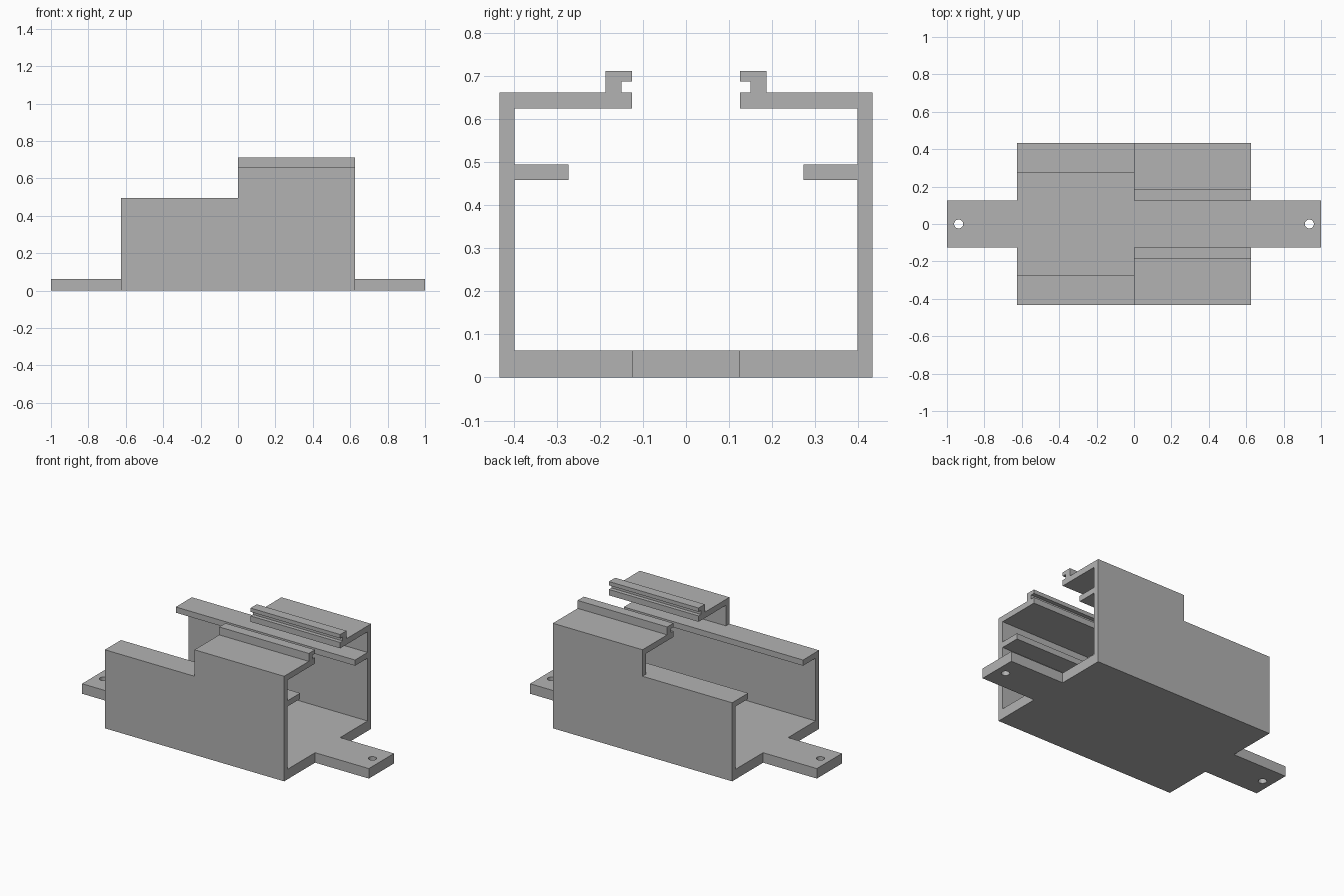
import bpy
import bmesh

cube = bpy.data.objects.get("Cube")
if cube:
    bpy.data.objects.remove(cube, do_unlink=True)

HALF_LENGTH = 0.625   # body, along x
FLOOR = 0.063         # floor and tab thickness
LEDGE_TOP = 0.495     # wall height of the cut-down half

grey = bpy.data.materials.new("plain grey")
grey.use_nodes = True
grey.diffuse_color = (0.448, 0.448, 0.448, 1)
grey.node_tree.nodes["Principled BSDF"].inputs["Base Color"].default_value = grey.diffuse_color


def add_object(name, bm):
    bmesh.ops.recalc_face_normals(bm, faces=bm.faces)
    mesh = bpy.data.meshes.new(name)
    bm.to_mesh(mesh)
    bm.free()
    mesh.materials.append(grey)
    obj = bpy.data.objects.new(name, mesh)
    bpy.context.collection.objects.link(obj)
    return obj


def extrude_x(name, profile, x0, x1):
    """Solid with a (y, z) profile running from x0 to x1."""
    bm = bmesh.new()
    face = bm.faces.new([bm.verts.new((x0, y, z)) for y, z in profile])
    grown = bmesh.ops.extrude_face_region(bm, geom=[face])["geom"]
    moved = [v for v in grown if isinstance(v, bmesh.types.BMVert)]
    bmesh.ops.translate(bm, verts=moved, vec=(x1 - x0, 0, 0))
    return add_object(name, bm)


def rectangle(half_width, z0, z1):
    return [(-half_width, z0), (half_width, z0), (half_width, z1), (-half_width, z1)]


def cut(target, cutter):
    mod = target.modifiers.new(cutter.name, 'BOOLEAN')
    mod.operation = 'DIFFERENCE'
    mod.solver = 'EXACT'
    mod.object = cutter
    cutter.hide_render = True
    cutter.hide_viewport = True
    cutter.display_type = 'WIRE'


# Open channel: wall, roof flange, hooked rail and inner ledge, mirrored in y
half_profile = [
    (0.433, 0), (0.433, 0.662), (0.187, 0.662), (0.187, 0.712),
    (0.125, 0.712), (0.125, 0.688), (0.15, 0.688), (0.15, 0.662),
    (0.125, 0.662), (0.125, 0.625), (0.398, 0.625), (0.398, LEDGE_TOP),
    (0.273, LEDGE_TOP), (0.273, 0.459), (0.398, 0.459), (0.398, FLOOR),
]
profile = half_profile + [(-y, z) for y, z in reversed(half_profile)]
body = extrude_x("channel_body", profile, -HALF_LENGTH, HALF_LENGTH)

# Right half cut down to the ledge
cut(body, extrude_x("step_cutter", rectangle(0.6, LEDGE_TOP, 1), -1, 0))

# Mounting tabs with screw holes
for side, name in ((1, "left"), (-1, "right")):
    tab = extrude_x(name + "_mounting_tab", rectangle(0.125, 0, FLOOR),
                    side * HALF_LENGTH, side)
    bm = bmesh.new()
    bmesh.ops.create_cone(bm, cap_ends=True, segments=32,
                          radius1=0.024, radius2=0.024, depth=0.3)
    bmesh.ops.translate(bm, verts=bm.verts, vec=(side * 0.9375, 0, 0))
    cut(tab, add_object(name + "_hole_cutter", bm))
